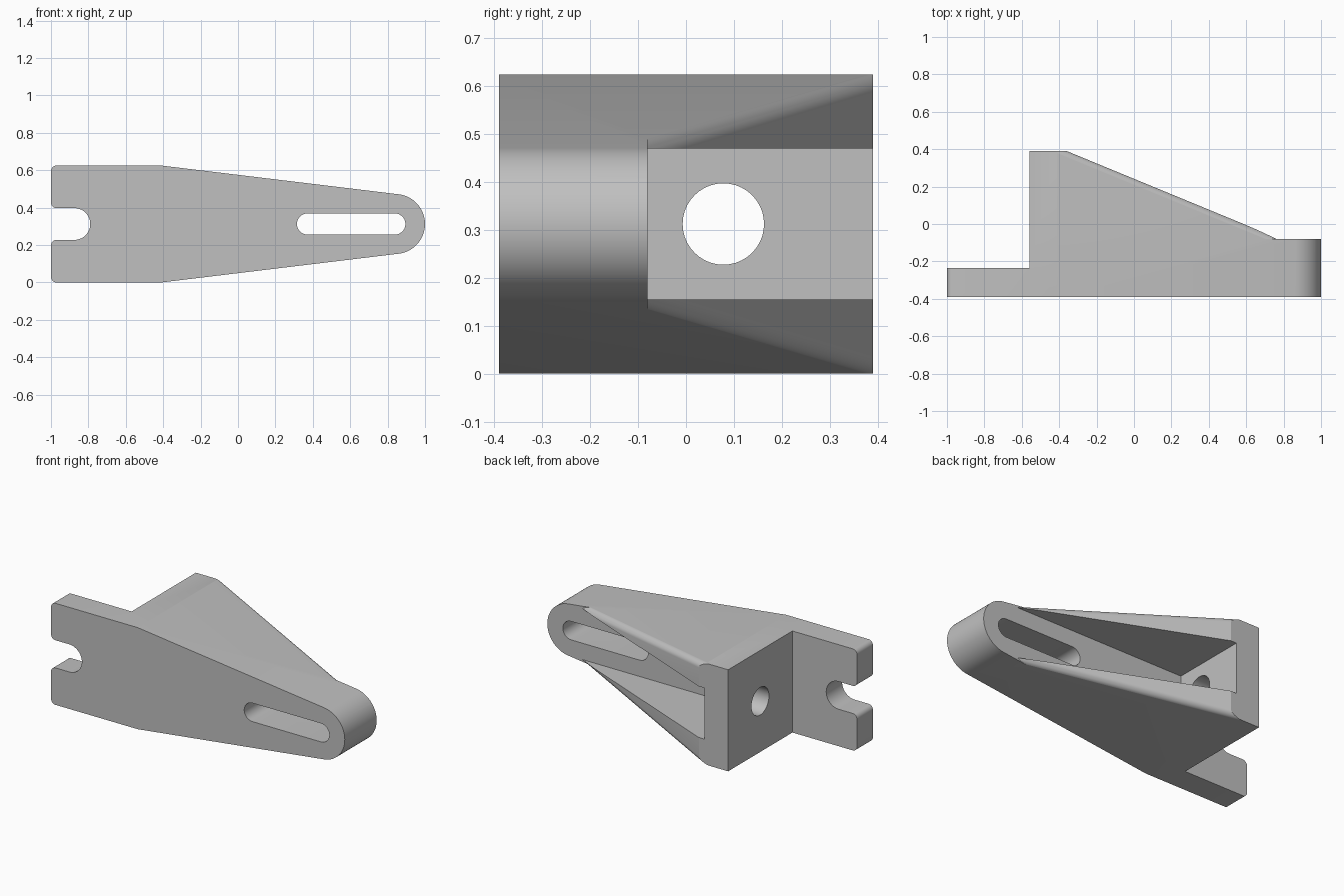
import bpy, bmesh, math
from mathutils import Vector

if "Cube" in bpy.data.objects:
    bpy.data.objects.remove(bpy.data.objects["Cube"])

MID = 0.3125                      # height of the symmetry plane
FRONT, BACK, LUG_BACK = -0.39, 0.39, -0.08


def mesh_object(name, bm):
    bmesh.ops.recalc_face_normals(bm, faces=bm.faces)
    me = bpy.data.meshes.new(name)
    bm.to_mesh(me)
    bm.free()
    ob = bpy.data.objects.new(name, me)
    bpy.context.collection.objects.link(ob)
    return ob


def prism(name, pts, axis, a, b):
    """Extrude a closed 2D profile: axis 'y' takes (x, z), axis 'x' takes (y, z)."""
    bm = bmesh.new()
    place = (lambda p, t: (p[0], t, p[1])) if axis == 'y' else (lambda p, t: (t, p[0], p[1]))
    lo = [bm.verts.new(place(p, a)) for p in pts]
    hi = [bm.verts.new(place(p, b)) for p in pts]
    bm.faces.new(lo)
    bm.faces.new(hi[::-1])
    n = len(pts)
    for i in range(n):
        bm.faces.new((lo[i], lo[(i + 1) % n], hi[(i + 1) % n], hi[i]))
    return mesh_object(name, bm)


def box(name, x0, x1, y0, y1, z0, z1):
    return prism(name, [(x0, z0), (x1, z0), (x1, z1), (x0, z1)], 'y', y0, y1)


def arc(cx, cz, r, a0, a1, n):
    return [(cx + r * math.cos(math.radians(a0 + (a1 - a0) * i / n)),
             cz + r * math.sin(math.radians(a0 + (a1 - a0) * i / n))) for i in range(n + 1)]


def boolean(target, tool, op):
    mod = target.modifiers.new(tool.name, 'BOOLEAN')
    mod.operation, mod.solver, mod.object = op, 'EXACT', tool
    dg = bpy.context.evaluated_depsgraph_get()
    me = bpy.data.meshes.new_from_object(target.evaluated_get(dg))
    target.modifiers.clear()
    target.data = me
    bpy.data.objects.remove(tool)


# Upper half of the side profile, mirrored below: nose, taper, corner, open notch
NOSE_X, NOSE_R, NOTCH_R, C = 0.84, 0.16, 0.085, 0.03
upper = arc(NOSE_X, 0, NOSE_R, 0, 83, 16)
upper += [(-0.41, MID)]
upper += arc(-1 + C, MID - C, C, 90, 180, 6)
upper += arc(-1 + C, NOTCH_R + C, C, 180, 270, 6)
upper += arc(-0.79 - NOTCH_R, 0, NOTCH_R, 90, 0, 14)
half = [(x, MID + z) for x, z in upper]
outline = half + [(x, 2 * MID - z) for x, z in half[-2:0:-1]]
bracket = prism("bracket", outline, 'y', FRONT, BACK)

# Sloping back envelope with rounded edges, joined to the flat front plate
slope_y = lambda x: BACK - (x + 0.36) * (BACK - LUG_BACK) / 1.14
n0, n1 = Vector((-0.41, MID)), Vector(upper[16])
rise = (n1.y - n0.y) / (n1.x - n0.x)
half_z = lambda x: n0.y + rise * (x - n0.x) + 0.0005
bm = bmesh.new()
ring = {}
for x in (-1.0, 1.05):
    for s in (-1, 1):
        for y in (-0.6, slope_y(x)):
            ring[x, s, y > -0.59] = bm.verts.new((x, y, MID + s * half_z(x)))
L, R = -1.0, 1.05
for f in ([(L, -1, 0), (L, 1, 0), (L, 1, 1), (L, -1, 1)],
          [(R, -1, 0), (R, 1, 0), (R, 1, 1), (R, -1, 1)],
          [(L, -1, 0), (R, -1, 0), (R, -1, 1), (L, -1, 1)],
          [(L, 1, 0), (R, 1, 0), (R, 1, 1), (L, 1, 1)],
          [(L, -1, 0), (R, -1, 0), (R, 1, 0), (L, 1, 0)],
          [(L, -1, 1), (R, -1, 1), (R, 1, 1), (L, 1, 1)]):
    bm.faces.new([ring[k] for k in f])
bmesh.ops.recalc_face_normals(bm, faces=bm.faces)
edges = [bm.edges.get((ring[L, s, 1], ring[R, s, 1])) for s in (-1, 1)]
bmesh.ops.bevel(bm, geom=edges, offset=0.035, segments=8, profile=0.5, affect='EDGES')
envelope = mesh_object("envelope", bm)
boolean(envelope, box("plate_zone", -1.5, 1.5, -0.7, LUG_BACK, -0.5, 1.2), 'UNION')
boolean(bracket, envelope, 'INTERSECT')

# Thin mounting tab at the left, and the pocket between the two side walls
boolean(bracket, box("tab_step", -1.5, -0.56, -0.235, 0.6, -0.5, 1.2), 'DIFFERENCE')
boolean(bracket, box("pocket", -0.40, 1.3, LUG_BACK, 0.6, MID - 0.1575, MID + 0.1575), 'DIFFERENCE')

# Long adjustment slot through the nose
slot = arc(0.838, MID, 0.057, -90, 90, 14) + arc(0.372, MID, 0.057, 90, 270, 14)
boolean(bracket, prism("slot", slot, 'y', -0.6, 0.2), 'DIFFERENCE')

# Round hole through the end wall
hole = arc(0.078, MID, 0.085, 0, 360, 40)[:-1]
boolean(bracket, prism("hole", hole, 'x', -0.7, -0.3), 'DIFFERENCE')

# Plain grey finish, smooth rounds with sharp edges kept
grey = bpy.data.materials.new("grey")
grey.diffuse_color = (0.53, 0.53, 0.53, 1)
grey.use_nodes = True
grey.node_tree.nodes["Principled BSDF"].inputs["Base Color"].default_value = grey.diffuse_color
bracket.data.materials.clear()
bracket.data.materials.append(grey)
bpy.ops.object.select_all(action='DESELECT')
bracket.select_set(True)
bpy.context.view_layer.objects.active = bracket
bpy.ops.object.shade_smooth_by_angle(angle=math.radians(20))
